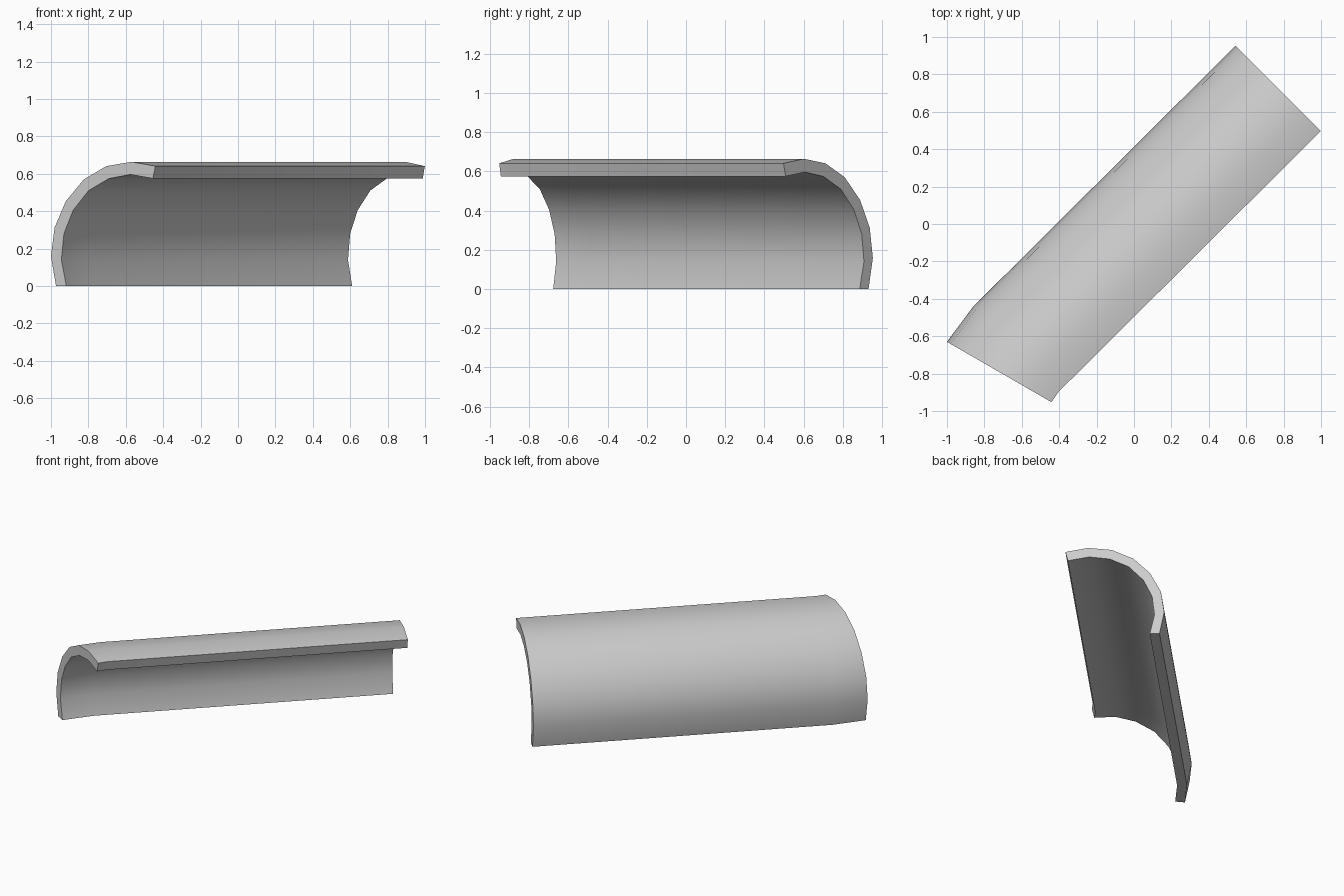
import bpy, bmesh
from math import cos, sin, radians

if "Cube" in bpy.data.objects:
    bpy.data.objects.remove(bpy.data.objects["Cube"], do_unlink=True)

grey = bpy.data.materials.new("plain_grey")
grey.use_nodes = True
colour = (0.6, 0.6, 0.6, 1)
grey.diffuse_color = colour
grey.node_tree.nodes["Principled BSDF"].inputs["Base Color"].default_value = colour

# Cross-section as (distance from the widest side, height)
outer = [(0.031, 0), (0, 0.158), (0.022, 0.312), (0.092, 0.454),
         (0.203, 0.57), (0.342, 0.641), (0.497, 0.664), (0.645, 0.641)]
inner = [(0.095, 0), (0.064, 0.14), (0.08, 0.28), (0.137, 0.405),
         (0.232, 0.51), (0.356, 0.574), (0.49, 0.596), (0.629, 0.575)]
profile = outer + inner[::-1]
count = len(profile)

# Stations along the gutter: x, y of the widest side and the turn of the section
stations = [(-1, -0.63, -30), (-0.86, -0.442, -45), (0.543, 0.953, -45)]

bm = bmesh.new()
rings = []
for x, y, turn in stations:
    a = radians(turn)
    rings.append([bm.verts.new((x + u * cos(a), y + u * sin(a), z)) for u, z in profile])

# Walls and long rims
for r0, r1 in zip(rings, rings[1:]):
    for i in range(count):
        j = (i + 1) % count
        bm.faces.new((r0[i], r0[j], r1[j], r1[i]))

# End caps, one quad per segment of the curved wall
for ring in (rings[0], rings[-1]):
    for i in range(len(outer) - 1):
        bm.faces.new((ring[i], ring[i + 1], ring[count - 2 - i], ring[count - 1 - i]))

bmesh.ops.recalc_face_normals(bm, faces=bm.faces)
mesh = bpy.data.meshes.new("curved_trough")
bm.to_mesh(mesh)
bm.free()
mesh.materials.append(grey)

trough = bpy.data.objects.new("curved_trough", mesh)
bpy.context.collection.objects.link(trough)
bpy.ops.object.select_all(action="DESELECT")
trough.select_set(True)
bpy.context.view_layer.objects.active = trough
bpy.ops.object.shade_smooth_by_angle(angle=radians(30))
